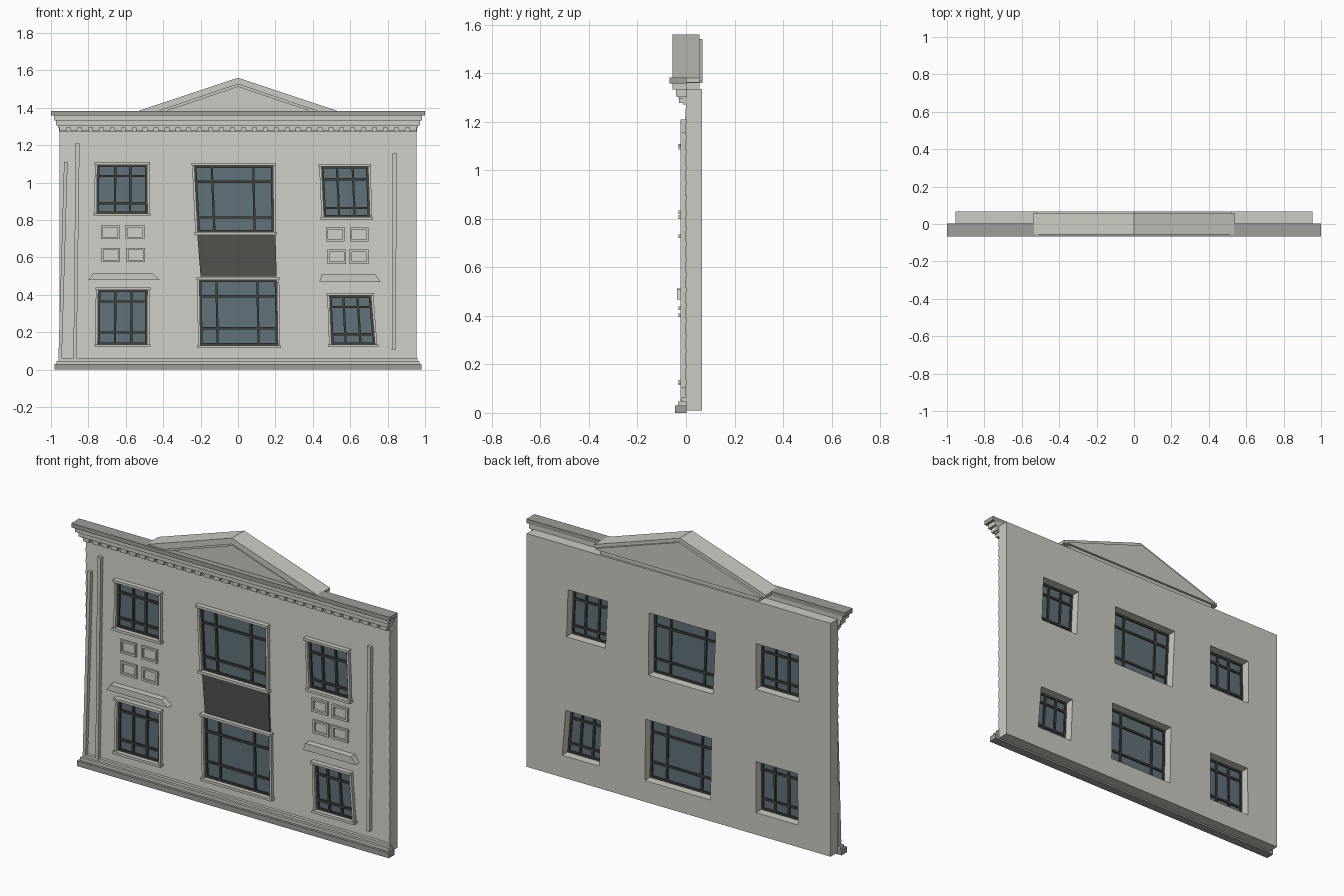
import bpy, bmesh

if "Cube" in bpy.data.objects:
    bpy.data.objects.remove(bpy.data.objects["Cube"], do_unlink=True)


def material(name, r, g, b):
    m = bpy.data.materials.new(name)
    m.use_nodes = True
    m.diffuse_color = (r, g, b, 1)
    m.node_tree.nodes["Principled BSDF"].inputs["Base Color"].default_value = (r, g, b, 1)
    return m


WALL = material("pale_stone", 0.60, 0.60, 0.55)
SLAB = material("grey_stone", 0.34, 0.34, 0.32)
GLASS = material("blue_glass", 0.12, 0.17, 0.20)
PANEL = material("dark_panel", 0.08, 0.085, 0.073)
BAR = material("dark_frame", 0.055, 0.058, 0.05)


def add_prism(bm, pts, y0, y1):
    # Outline in x, z extruded from y0 to y1
    front = [bm.verts.new((x, y0, z)) for x, z in pts]
    back = [bm.verts.new((x, y1, z)) for x, z in pts]
    bm.faces.new(front)
    bm.faces.new(back[::-1])
    n = len(pts)
    for i in range(n):
        j = (i + 1) % n
        bm.faces.new((front[i], back[i], back[j], front[j]))


def finish(name, bm, mat):
    bmesh.ops.recalc_face_normals(bm, faces=bm.faces)
    mesh = bpy.data.meshes.new(name)
    bm.to_mesh(mesh)
    bm.free()
    mesh.materials.append(mat)
    ob = bpy.data.objects.new(name, mesh)
    bpy.context.collection.objects.link(ob)
    return ob


def prisms(name, outlines, y0, y1, mat):
    bm = bmesh.new()
    for pts in outlines:
        add_prism(bm, pts, y0, y1)
    return finish(name, bm, mat)


def rect(x0, x1, z0, z1):
    return [(x0, z0), (x1, z0), (x1, z1), (x0, z1)]


def quad(zb, zt, bl, br, tl, tr):
    # Crooked four-sided outline with level top and bottom
    return [(bl, zb), (br, zb), (tr, zt), (tl, zt)]


def grow(q, d):
    return [(q[0][0] - d, q[0][1] - d), (q[1][0] + d, q[1][1] - d),
            (q[2][0] + d, q[2][1] + d), (q[3][0] - d, q[3][1] + d)]


def ring(outer, inner):
    # Four mitred sides of a frame
    return [[outer[i], outer[(i + 1) % 4], inner[(i + 1) % 4], inner[i]] for i in range(4)]


def at(q, u, v):
    # Point inside an outline from fractions across and up
    (ax, az), (bx, bz), (cx, cz), (dx, dz) = q
    lo, hi = ax + (bx - ax) * u, dx + (cx - dx) * u
    return lo + (hi - lo) * v, az + (dz - az) * v


windows = {
    "upper_right_window": (quad(0.835, 1.095, -0.755, -0.485, -0.752, -0.486), (0.36, 0.66), (0.21, 0.77)),
    "lower_right_window": (quad(0.135, 0.425, -0.75, -0.487, -0.747, -0.485), (0.35, 0.68), (0.22, 0.79)),
    "upper_centre_window": (quad(0.735, 1.09, -0.215, 0.19, -0.233, 0.187), (0.22, 0.75), (0.22, 0.76)),
    "lower_centre_window": (quad(0.13, 0.48, -0.2, 0.213, -0.206, 0.207), (0.22, 0.75), (0.26, 0.75)),
    "upper_left_window": (quad(0.815, 1.085, 0.46, 0.705, 0.447, 0.695), (0.33, 0.67), (0.18, 0.75)),
    "lower_left_window": (quad(0.135, 0.395, 0.5, 0.732, 0.49, 0.71), (0.33, 0.67), (0.21, 0.77)),
}

# Wall with lapped boards on its front
boards, bottom, top = 21, 0.01, 1.335
step = (top - bottom) / boards
profile = [(0.066, bottom)]
for i in range(boards):
    profile += [(-0.004, bottom + i * step), (0.0, bottom + (i + 1) * step)]
profile.append((0.066, top))
bm = bmesh.new()
left, right = ([bm.verts.new((x, y, z)) for y, z in profile] for x in (-0.955, 0.955))
bm.faces.new(left)
bm.faces.new(right[::-1])
for i in range(len(profile)):
    j = (i + 1) % len(profile)
    bm.faces.new((left[i], right[i], right[j], left[j]))
wall = finish("wall", bm, WALL)

# Window openings cut through the wall
cutter = prisms("opening_cutter", [w[0] for w in windows.values()], -0.1, 0.2, WALL)
cutter.hide_render = True
cut = wall.modifiers.new("openings", "BOOLEAN")
cut.operation, cut.solver, cut.object = "DIFFERENCE", "EXACT", cutter
bpy.context.view_layer.objects.active = wall
bpy.ops.object.modifier_apply(modifier=cut.name)
bpy.data.objects.remove(cutter, do_unlink=True)

# Glass, dark bars, surround, head and sill of each window
for name, (q, across, up) in windows.items():
    prisms(name + "_glass", [q], 0.004, 0.010, GLASS)
    t = 0.006
    bars = ring(q, grow(q, -0.011))
    for u in across:
        (xb, zb), (xt, zt) = at(q, u, 0), at(q, u, 1)
        bars.append(quad(zb, zt, xb - t, xb + t, xt - t, xt + t))
    for v in up:
        (x0, z), (x1, _) = at(q, 0, v), at(q, 1, v)
        bars.append(rect(x0, x1, z - t, z + t))
    prisms(name + "_bars", bars, -0.006, 0.018, BAR)
    prisms(name + "_surround", ring(grow(q, 0.013), q), -0.02, 0.003, WALL)
    (bl, zb), (br, _), (tr, zt), (tl, _) = q
    prisms(name + "_sill", [rect(bl - 0.018, br + 0.018, zb - 0.015, zb)], -0.03, 0.003, WALL)
    prisms(name + "_head", [rect(tl - 0.016, tr + 0.016, zt, zt + 0.014)], -0.03, 0.003, WALL)

# Dark panel between the centre windows
prisms("spandrel_panel", [quad(0.497, 0.722, -0.2, 0.207, -0.218, 0.2)], -0.012, 0.002, PANEL)

# Small raised panels with sunken middles
small = []
for cx, cz in ((-0.683, 0.735), (-0.551, 0.735), (-0.68, 0.613), (-0.547, 0.613),
               (0.52, 0.724), (0.648, 0.722), (0.528, 0.603), (0.647, 0.603)):
    q = rect(cx - 0.05, cx + 0.05, cz - 0.038, cz + 0.038)
    small += ring(q, grow(q, -0.012))
prisms("small_panel_frames", small, -0.014, 0.002, WALL)

# Flared hoods over the lower side windows
hoods = {"right_hood": quad(0.478, 0.513, -0.8, -0.416, -0.777, -0.456),
         "left_hood": quad(0.468, 0.508, 0.434, 0.763, 0.448, 0.736)}
for name, q in hoods.items():
    prisms(name, [q], -0.037, 0.002, WALL)

# Thin leaning pilaster strips
strips = [quad(0.06, 1.11, -0.96, -0.942, -0.93, -0.911),
          quad(0.05, 1.21, -0.88, -0.863, -0.868, -0.847),
          quad(0.105, 1.155, 0.822, 0.843, 0.827, 0.849)]
prisms("pilaster_strips", strips, -0.023, 0.002, WALL)

# Stepped plinth and cornice
for name, half, z0, z1, y0, mat in (
        ("plinth_bottom", 0.98, 0.0, 0.03, -0.046, SLAB),
        ("plinth_middle", 0.97, 0.03, 0.047, -0.032, WALL),
        ("plinth_top", 0.96, 0.047, 0.063, -0.018, WALL),
        ("cornice_slab", 1.0, 1.358, 1.382, -0.068, SLAB),
        ("cornice_upper_step", 0.985, 1.332, 1.358, -0.055, WALL),
        ("cornice_middle_step", 0.972, 1.305, 1.332, -0.042, WALL),
        ("cornice_lower_step", 0.962, 1.295, 1.305, -0.03, WALL),
        ("dentil_backing", 0.957, 1.272, 1.295, -0.012, WALL)):
    prisms(name, [rect(-half, half, z0, z1)], y0, 0.003, mat)

# Row of dentils under the cornice
count = 33
teeth = [-0.935 + 1.87 * i / (count - 1) for i in range(count)]
prisms("dentils", [rect(x - 0.019, x + 0.019, 1.277, 1.296) for x in teeth], -0.028, 0.0, WALL)


# Pediment with stepped raking edges and a recessed middle
def rake(half, apex, inner_half, inner_apex):
    base, foot = 1.38, 1.362
    return [[(s * half, foot), (s * half, base), (0, apex), (0, inner_apex),
             (s * inner_half, base), (s * inner_half, foot)] for s in (-1, 1)]


prisms("pediment_rake", rake(0.54, 1.56, 0.43, 1.526), -0.056, 0.056, WALL)
prisms("pediment_inner_rake", rake(0.45, 1.532, 0.39, 1.512), -0.046, 0.05, WALL)
prisms("pediment_middle", [[(-0.52, 1.36), (0.52, 1.36), (0.52, 1.367), (0, 1.54), (-0.52, 1.367)]],
       -0.034, 0.068, WALL)
prisms("pediment_footing", [rect(-0.5, 0.5, 1.33, 1.362)], 0.0, 0.055, WALL)
